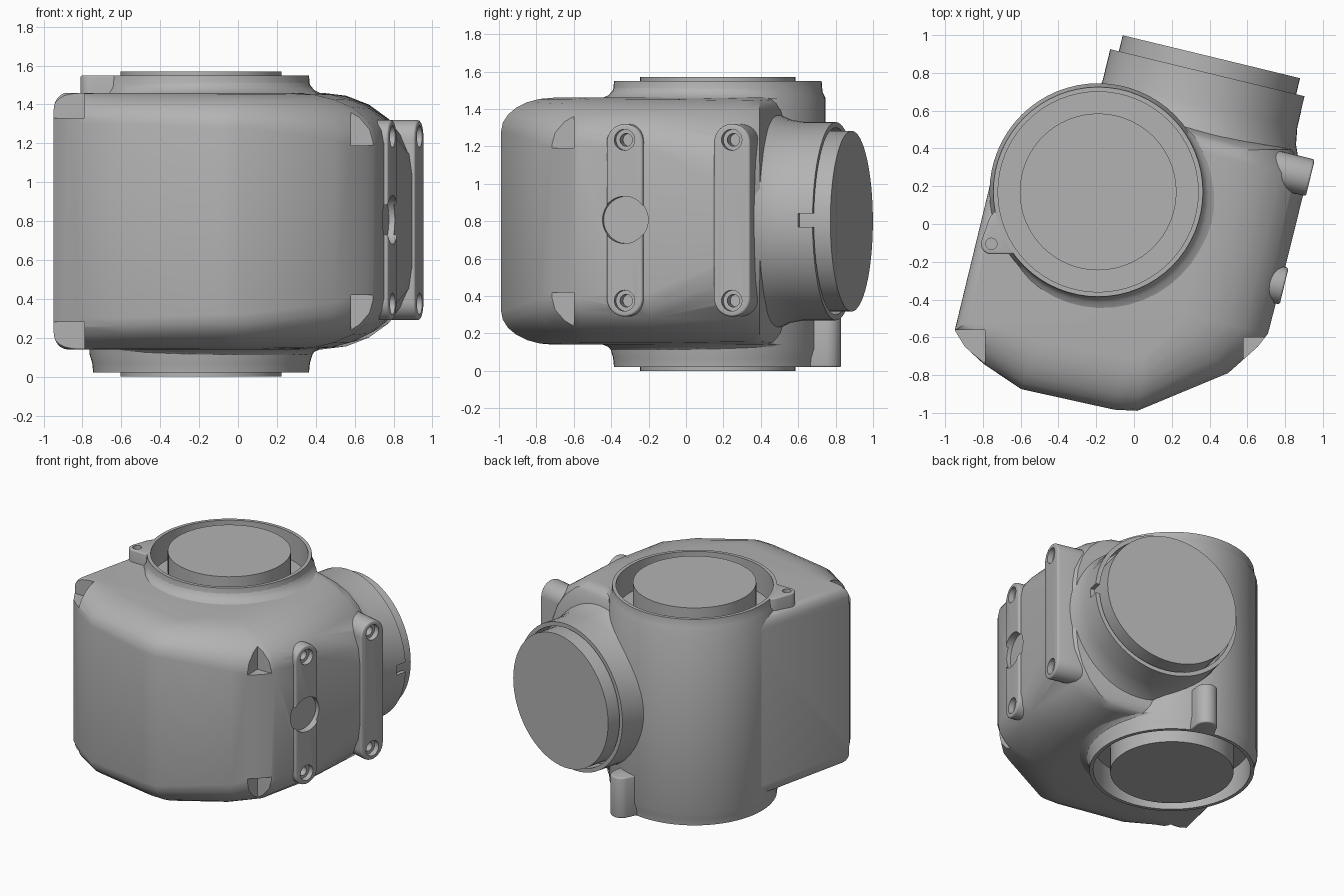
import bpy, bmesh
from math import pi, sin, cos, radians
from mathutils import Matrix, Vector
from mathutils.geometry import convex_hull_2d

if "Cube" in bpy.data.objects:
    bpy.data.objects.remove(bpy.data.objects["Cube"])

grey = bpy.data.materials.new("cast grey")
grey.use_nodes = True
grey.diffuse_color = (0.45, 0.45, 0.45, 1)
grey.node_tree.nodes["Principled BSDF"].inputs["Base Color"].default_value = grey.diffuse_color

MID = 0.8                                     # height of the body centre
FRAME = Matrix.Rotation(radians(-13.6), 4, 'Z')   # housing is turned in plan
BARREL = Matrix.Translation((-0.19, 0.17, 0))
PORT = FRAME @ Matrix.Translation((0.19, 0, MID)) @ Matrix.Rotation(-pi / 2, 4, 'X')
SIDE = FRAME @ Matrix.Rotation(pi / 2, 4, 'Y')    # local z points out of the side
I = Matrix.Identity(4)


def finish(name, bm, matrix):
    bmesh.ops.remove_doubles(bm, verts=bm.verts, dist=1e-5)
    bmesh.ops.recalc_face_normals(bm, faces=bm.faces)
    bm.transform(matrix)
    me = bpy.data.meshes.new(name)
    bm.to_mesh(me)
    bm.free()
    me.materials.append(grey)
    ob = bpy.data.objects.new(name, me)
    bpy.context.collection.objects.link(ob)
    return ob


def lathe(name, profile, matrix, steps=64):
    bm = bmesh.new()
    vs = [bm.verts.new((r, 0, z)) for r, z in profile]
    es = [bm.edges.new(p) for p in zip(vs, vs[1:])]
    bmesh.ops.spin(bm, geom=vs + es, cent=(0, 0, 0), axis=(0, 0, 1),
                   angle=2 * pi, steps=steps)
    return finish(name, bm, matrix)


def rod(name, r, z0, z1, matrix):
    return lathe(name, [(0, z0), (r, z0), (r, z1), (0, z1)], matrix)


def prism(name, circles, z0, z1, matrix):
    """Extruded outline wrapped round several circles (x, y, radius)."""
    pts = [Vector((x + r * cos(k * pi / 16), y + r * sin(k * pi / 16)))
           for x, y, r in circles for k in range(32)]
    bm = bmesh.new()
    face = bm.faces.new([bm.verts.new((*pts[i], z0)) for i in convex_hull_2d(pts)])
    ext = bmesh.ops.extrude_face_region(bm, geom=[face], use_keep_orig=True)["geom"]
    top = [g for g in ext if isinstance(g, bmesh.types.BMVert)]
    bmesh.ops.translate(bm, verts=top, vec=(0, 0, z1 - z0))
    return finish(name, bm, matrix)


def box(name, lo, hi, matrix=I):
    lo, hi = Vector(lo), Vector(hi)
    bm = bmesh.new()
    bmesh.ops.create_cube(bm, size=1)
    bm.transform(Matrix.Translation((lo + hi) / 2) @ Matrix.Diagonal((*(hi - lo), 1)))
    return finish(name, bm, matrix)


def apply_modifiers(ob):
    dg = bpy.context.evaluated_depsgraph_get()
    me = bpy.data.meshes.new_from_object(ob.evaluated_get(dg))
    ob.modifiers.clear()
    ob.data = me


def cut(ob, cutters):
    for c in cutters:
        m = ob.modifiers.new("cut", 'BOOLEAN')
        m.operation, m.solver, m.object = 'DIFFERENCE', 'EXACT', c
    apply_modifiers(ob)


def soften(ob, width):
    m = ob.modifiers.new("soft edge", 'BEVEL')
    m.width, m.segments, m.limit_method = width, 3, 'ANGLE'
    m.angle_limit = radians(40)
    apply_modifiers(ob)


# Main body: plan outline (u, v), shoulder inset (du, dv), shoulder start height
outline = [
    (-0.79, -0.77, 0.06, 0.06, 0.57), (-0.72, -0.84, 0.07, 0.12, 0.54),
    (-0.60, -0.907, 0.07, 0.2, 0.50), (-0.376, -0.99, 0.03, 0.27, 0.50),
    (0.13, -0.98, 0, 0.28, 0.48), (0.25, -0.957, -0.03, 0.28, 0.48),
    (0.67, -0.65, -0.3, 0.2, 0.42), (0.79, -0.477, -0.42, 0.06, 0.40),
    (0.826, -0.397, -0.45, 0, 0.41), (0.832, 0.0, -0.46, 0, 0.38),
    (0.835, 0.45, -0.5, 0, 0.20), (0.72, 0.58, -0.4, -0.1, 0.18),
    (-0.2, 0.58, 0, -0.05, 0.58), (-0.6, 0.45, 0.04, -0.04, 0.58),
    (-0.79, 0.12, 0.04, 0, 0.58)]
arc = [k * pi / 12 for k in range(7)]
bm = bmesh.new()
rings = []
for sign, angles in ((-1, arc[::-1]), (1, arc)):
    for a in angles:
        s = 1 - cos(a)
        rings.append([bm.verts.new((u + du * s, v + dv * s,
                                    MID + sign * (h + (0.66 - h) * sin(a))))
                      for u, v, du, dv, h in outline])
n = len(outline)
for lower, upper in zip(rings, rings[1:]):
    for i in range(n):
        j = (i + 1) % n
        bm.faces.new((lower[i], lower[j], upper[j], upper[i]))
bm.faces.new(rings[0])
bm.faces.new(rings[-1])
body = finish("main_body", bm, FRAME)

# Upright barrel with a recess at each end, and its core
barrel = lathe("barrel_housing", [
    (0, 0.22), (0.53, 0.22), (0.53, 0.02), (0.555, 0.02), (0.56, 0.07), (0.575, 0.12),
    (0.575, 1.46), (0.56, 1.49), (0.555, 1.55), (0.53, 1.55), (0.53, 1.35), (0, 1.35)], BARREL)
core = rod("barrel_core", 0.415, 0, 1.57, BARREL)

# Soft fillets where the barrel leaves the body
fillets = []
for name, base, sign in (("upper_fillet", 1.46, 1), ("lower_fillet", 0.14, -1)):
    bm = bmesh.new()
    grid = []
    for k in range(48):
        a = k * pi / 24
        w = max(0, cos(a + radians(50))) ** 0.5
        grid.append([bm.verts.new((r * cos(a), r * sin(a), base + sign * z)) for r, z in (
            (0.55, 0.07), (0.556 + 0.01 * w, 0.035), (0.56 + 0.03 * w, 0.012),
            (0.56 + 0.07 * w, -0.003))])
    for k in range(48):
        a, b = grid[k - 1], grid[k]
        for i in range(3):
            bm.faces.new((a[i], a[i + 1], b[i + 1], b[i]))
    fillets.append(finish(name, bm, BARREL))

# Rear port: flared neck with a thin rim, and its disc
neck = lathe("port_neck", [
    (0, 0.2), (0.64, 0.2), (0.64, 0.38), (0.62, 0.46), (0.575, 0.54), (0.545, 0.61),
    (0.53, 0.70), (0.53, 0.87), (0.5, 0.87), (0.5, 0.75), (0, 0.75)], PORT)
disc = rod("port_disc", 0.483, 0.7, 0.957, PORT)

# Screw lugs beside the barrel ends
upper_lug = prism("upper_lug", [(-0.755, -0.105, 0.055), (-0.65, -0.03, 0.13)], 1.3, 1.55, I)
lower_lug = prism("lower_lug", [(0.0, 0.755, 0.075), (-0.03, 0.66, 0.09)], 0.02, 0.32, I)
soften(upper_lug, 0.01)
soften(lower_lug, 0.01)

# Mounting bars on the side
bars = []
for name, v in (("front_bar", -0.133), ("rear_bar", 0.457)):
    bar = prism(name, [(-0.39, v, 0.1), (-1.22, v, 0.1)], 0.5, 0.85, SIDE)
    soften(bar, 0.012)
    bars.append(bar)

# Cutters
recesses = [rod("recess", 0.53, 1.345, 1.8, BARREL), rod("recess", 0.53, -0.2, 0.225, BARREL)]
holes = [prism("hole", [(-z, v, r)], depth, 1, SIDE)
         for v in (-0.133, 0.457) for z in (0.375, 1.235)
         for r, depth in ((0.056, 0.81), (0.034, 0.74))]
pocket = rod("pocket", 0.126, 0.80, 1, SIDE @ Matrix.Translation((-0.807, -0.133, 0)))
notches = [box("notch", (-1.2, -1.2, 1.33), (-0.79, -0.56, 1.8)),
           box("notch", (-1.2, -1.2, -0.2), (-0.79, -0.56, 0.28)),
           box("notch", (0.58, -1.2, 1.19), (1.2, -0.6, 1.8)),
           box("notch", (0.58, -1.2, -0.2), (1.2, -0.6, 0.42))]
slot = box("slot", (0.6, 0.79, 0.77), (0.9, 1.0, 0.84), FRAME)
lug_hole = prism("lug_hole", [(-0.755, -0.105, 0.03)], 1.45, 1.7, I)

cut(body, recesses + holes + [pocket] + notches)
cut(neck, recesses + [slot])
cut(upper_lug, recesses + [lug_hole])
cut(lower_lug, recesses)
cut(bars[0], holes + [pocket])
cut(bars[1], holes + recesses)
for c in recesses + holes + notches + [pocket, slot, lug_hole]:
    bpy.data.objects.remove(c)

# Smooth shading with sharp edges kept
bpy.ops.object.select_all(action='DESELECT')
for ob in [body, barrel, core, neck, disc, upper_lug, lower_lug] + bars + fillets:
    ob.select_set(True)
bpy.context.view_layer.objects.active = body
bpy.ops.object.shade_smooth_by_angle(angle=radians(32))
